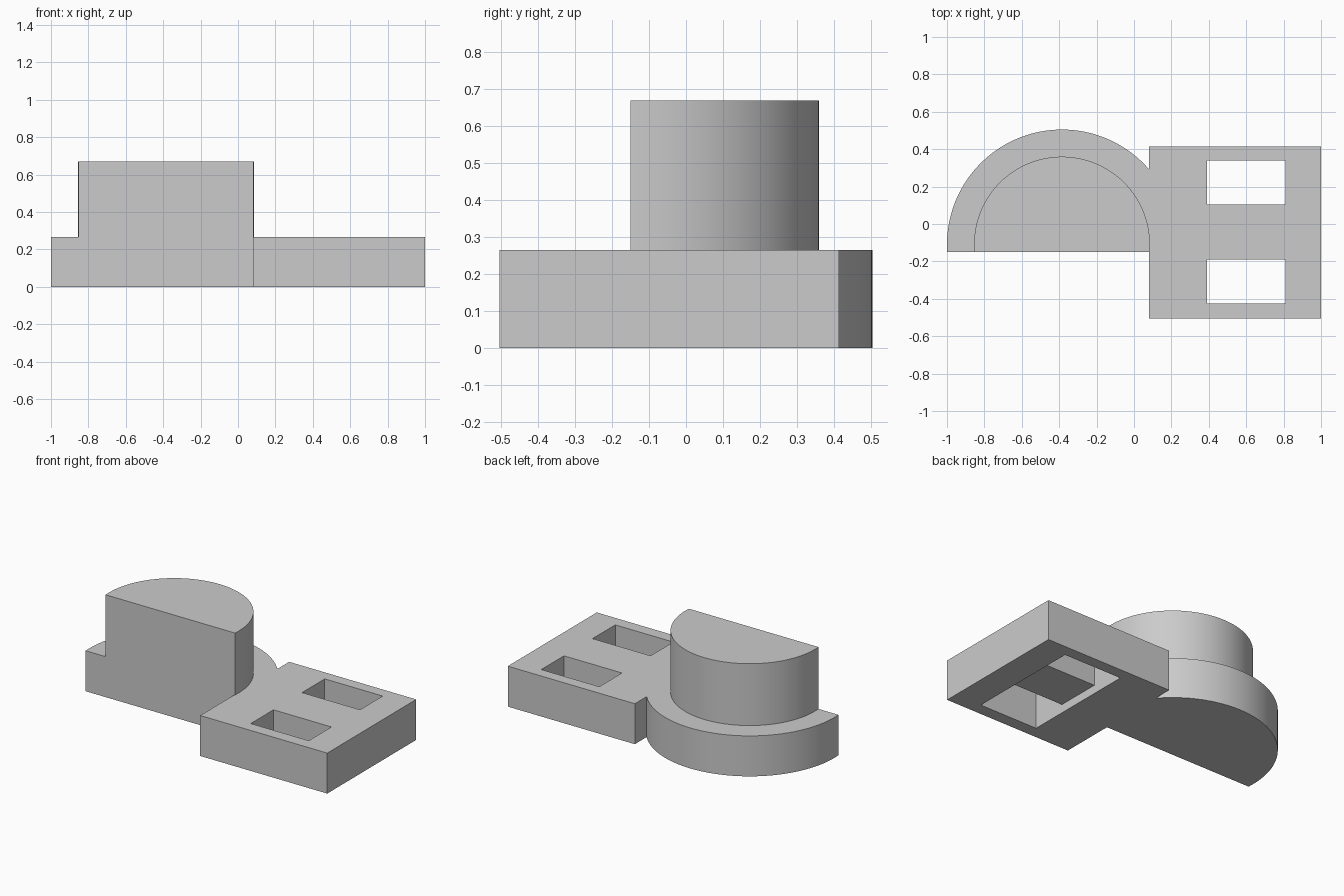
import bpy, bmesh
from math import asin, cos, sin, pi, radians

if "Cube" in bpy.data.objects:
    bpy.data.objects.remove(bpy.data.objects["Cube"], do_unlink=True)

grey = bpy.data.materials.new("light grey")
grey.use_nodes = True
GREY = (0.6, 0.6, 0.6, 1)
grey.diffuse_color = GREY
grey.node_tree.nodes["Principled BSDF"].inputs["Base Color"].default_value = GREY

BASE_TOP, DRUM_TOP = 0.265, 0.67
CENTRE_X, CENTRE_Y, FLAT_Y = -0.385, -0.11, -0.15


def prism(name, outline, z0, z1):
    """Extrude a counter-clockwise outline from z0 to z1."""
    bm = bmesh.new()
    face = bm.faces.new([bm.verts.new((x, y, z0)) for x, y in outline])
    ext = bmesh.ops.extrude_face_region(bm, geom=[face], use_keep_orig=True)
    verts = [g for g in ext["geom"] if isinstance(g, bmesh.types.BMVert)]
    bmesh.ops.translate(bm, verts=verts, vec=(0, 0, z1 - z0))
    bmesh.ops.recalc_face_normals(bm, faces=bm.faces)
    mesh = bpy.data.meshes.new(name)
    bm.to_mesh(mesh)
    bm.free()
    mesh.materials.append(grey)
    obj = bpy.data.objects.new(name, mesh)
    bpy.context.collection.objects.link(obj)
    return obj


def box(name, x0, x1, y0, y1, z0, z1):
    return prism(name, [(x0, y0), (x1, y0), (x1, y1), (x0, y1)], z0, z1)


def cut_disc(radius, segments=96):
    """Circle with its front sliced off flat at FLAT_Y."""
    start = asin((FLAT_Y - CENTRE_Y) / radius)
    sweep = pi - 2 * start
    angles = [start + sweep * i / segments for i in range(segments + 1)]
    return [(CENTRE_X + radius * cos(a), CENTRE_Y + radius * sin(a)) for a in angles]


def combine(target, other, operation):
    mod = target.modifiers.new(operation.lower(), "BOOLEAN")
    mod.operation, mod.solver, mod.object = operation, "EXACT", other
    bpy.context.view_layer.objects.active = target
    bpy.ops.object.modifier_apply(modifier=mod.name)
    bpy.data.objects.remove(other, do_unlink=True)


# Rectangular plate joined to the rounded base and the raised drum
body = box("stepped_base", 0.08, 1.0, -0.505, 0.415, 0, BASE_TOP)
combine(body, prism("round_base", cut_disc(0.615), 0, BASE_TOP), "UNION")
combine(body, prism("drum", cut_disc(0.47), 0.1, DRUM_TOP), "UNION")

# Two slots through the plate, linked by a shallow recess under the bridge
SLOT_X = (0.39, 0.81)
for y0, y1 in ((-0.425, -0.19), (0.105, 0.34)):
    combine(body, box("slot_cutter", *SLOT_X, y0, y1, -0.1, 0.4), "DIFFERENCE")
combine(body, box("recess_cutter", *SLOT_X, -0.425, 0.34, -0.1, 0.055), "DIFFERENCE")

# Smooth curved walls, crisp edges
bpy.ops.object.select_all(action="DESELECT")
body.select_set(True)
bpy.context.view_layer.objects.active = body
bpy.ops.object.shade_smooth_by_angle(angle=radians(30))
